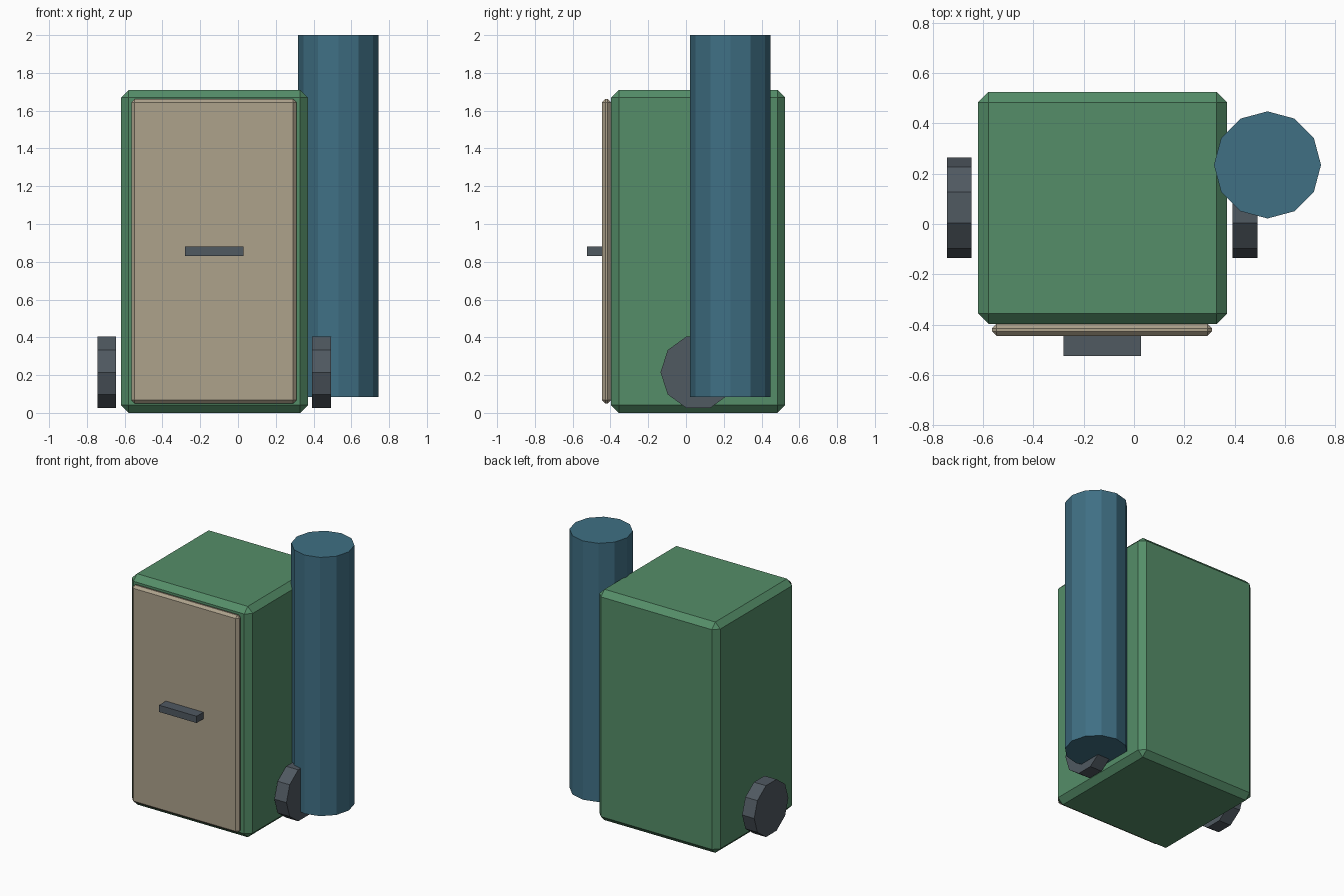
import bpy, math

if "Cube" in bpy.data.objects:
    bpy.data.objects.remove(bpy.data.objects["Cube"])


def material(name, rgb):
    m = bpy.data.materials.new(name)
    m.diffuse_color = (*rgb, 1)
    m.use_nodes = True
    m.node_tree.nodes["Principled BSDF"].inputs["Base Color"].default_value = m.diffuse_color
    return m


GREEN = material("green", (0.09, 0.27, 0.14))
TAN = material("tan", (0.42, 0.36, 0.26))
BLUE = material("blue", (0.05, 0.16, 0.23))
DARK = material("dark_grey", (0.08, 0.10, 0.12))


def box(name, x, y, z, mat, bevel=0):
    """Box from (min, max) ranges, with an optional flat chamfer."""
    centre = [(a + b) / 2 for a, b in (x, y, z)]
    bpy.ops.mesh.primitive_cube_add(size=1, location=centre)
    ob = bpy.context.object
    ob.name = name
    ob.scale = [b - a for a, b in (x, y, z)]
    bpy.ops.object.transform_apply(location=False, rotation=False, scale=True)
    ob.data.materials.append(mat)
    if bevel:
        mod = ob.modifiers.new("chamfer", 'BEVEL')
        mod.width = bevel
        mod.segments = 1
    return ob


def cylinder(name, sides, radius, depth, location, mat, rotation=(0, 0, 0)):
    bpy.ops.mesh.primitive_cylinder_add(vertices=sides, radius=radius, depth=depth,
                                        location=location, rotation=rotation)
    ob = bpy.context.object
    ob.name = name
    ob.data.materials.append(mat)
    return ob


# Cabinet body with front panel and handle
box("body", (-0.62, 0.37), (-0.397, 0.525), (0, 1.71), GREEN, 0.041)
box("front_panel", (-0.565, 0.31), (-0.445, -0.397), (0.05, 1.662), TAN, 0.018)
box("handle", (-0.28, 0.028), (-0.525, -0.44), (0.83, 0.88), DARK)

# Tall tank on the right side
cylinder("side_tank", 12, 0.213, 1.917, (0.531, 0.235, 1.0415), BLUE)

# Wheels on both sides
for side, x in (("left", -0.695), ("right", 0.442)):
    cylinder(side + "_wheel", 10, 0.2, 0.099, (x, 0.065, 0.215), DARK,
             (0, math.pi / 2, 0))
